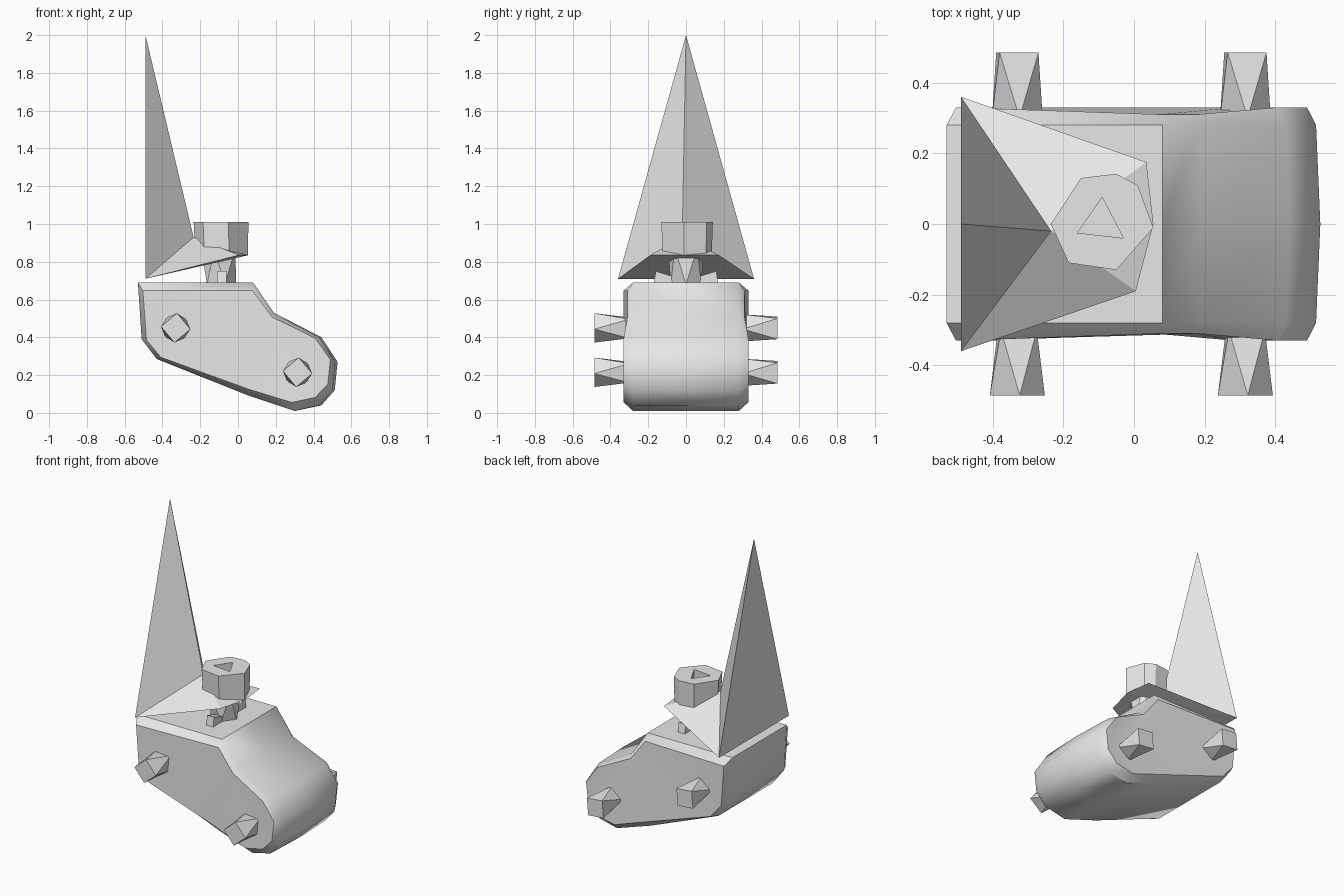
import bpy, bmesh, math
from mathutils import Vector

cube = bpy.data.objects.get("Cube")
if cube:
    bpy.data.objects.remove(cube)

grey = bpy.data.materials.new("plain grey")
grey.use_nodes = True
grey.diffuse_color = (0.8, 0.8, 0.8, 1)
grey.node_tree.nodes["Principled BSDF"].inputs["Base Color"].default_value = (0.8, 0.8, 0.8, 1)


def finish(name, bm, smooth=0):
    bmesh.ops.recalc_face_normals(bm, faces=bm.faces[:])
    mesh = bpy.data.meshes.new(name)
    bm.to_mesh(mesh)
    bm.free()
    mesh.materials.append(grey)
    obj = bpy.data.objects.new(name, mesh)
    bpy.context.collection.objects.link(obj)
    if smooth:
        bpy.ops.object.select_all(action='DESELECT')
        obj.select_set(True)
        bpy.context.view_layer.objects.active = obj
        bpy.ops.object.shade_smooth_by_angle(angle=math.radians(smooth))
    return obj


def hull(name, points, smooth=0):
    """Faceted convex solid around a few points."""
    bm = bmesh.new()
    for p in points:
        bm.verts.new(p)
    bmesh.ops.convex_hull(bm, input=bm.verts[:])
    loose = [v for v in bm.verts if not v.link_faces]
    bmesh.ops.delete(bm, geom=loose, context='VERTS')
    return finish(name, bm, smooth)


def ring(cx, cy, radius, sides, turn):
    angles = [math.radians(turn) + math.tau * i / sides for i in range(sides)]
    return [(cx + radius * math.cos(a), cy + radius * math.sin(a)) for a in angles]


# Body: side profile lofted across, with chamfered and slightly pinched sides
profile = [(-.53, .69), (.08, .69), (.19, .53), (.43, .40), (.515, .27), (.5, .12),
           (.43, .04), (.30, .01), (.06, .09), (-.43, .285), (-.51, .39)]


def body_ring(y, inset):
    pts = []
    for x, z in profile:
        if inset:
            side = .31 + (.02 if abs(x) > .25 else 0)
            pts.append((x * .95, math.copysign(side, y), .36 + (z - .36) * .87))
        else:
            nose = .012 if y == 0 and x > .4 else 0
            pts.append((x + nose, y, z))
    return pts


bm = bmesh.new()
rings = [[bm.verts.new(p) for p in body_ring(y, inset)]
         for y, inset in ((-.32, True), (-.28, False), (0, False), (.28, False), (.32, True))]
count = len(profile)
for a, b in zip(rings, rings[1:]):
    for i in range(count):
        j = (i + 1) % count
        bm.faces.new((a[i], a[j], b[j], b[i]))
bm.faces.new(rings[0])
bm.faces.new(rings[-1])
bmesh.ops.triangulate(bm, faces=[f for f in bm.faces if len(f.verts) > 4])
finish("body", bm, 40)

# Axle pegs: square ends twisted against each other
for place, x, z in (("rear", -.33, .45), ("front", .315, .215)):
    for side, s in (("left", 1), ("right", -1)):
        # the name side follows the model's own left and right
        outer_turn, inner_turn = (40, 85) if s > 0 else (85, 40)
        outer = ring(x, z, .078, 4, outer_turn)
        inner = ring(x, z, .072, 4, inner_turn)
        where = "back" if s > 0 else "front"
        hull(f"{place}_peg_{where}", [(px, s * .485, pz) for px, pz in outer]
             + [(px, s * .30, pz) for px, pz in inner])

# Neck between the body and the canopy
hull("neck", [(px, py, .68) for px, py in ring(-.095, 0, .085, 5, 0)]
     + [(px, py, .87) for px, py in ring(-.095, 0, .1, 5, 36)])
for where, s in (("front", -1), ("back", 1)):
    hull(f"neck_foot_{where}", [(x, s * y, z) for x in (-.11, -.06)
                               for y, z in ((.06, .68), (.06, .72), (.13, .68), (.17, .69), (.16, .75))])

# Canopy and tall sail share the tail corners and the peak
tail = [(-.49, .36, .71), (-.49, -.36, .71)]
peak = (-.235, -.02, .93)
hull("canopy", tail + [peak, (.035, .175, .835), (.055, 0, .835), (.005, -.19, .835)])
hull("sail", tail + [peak, (-.49, 0, 2)])

# Cap: uneven seven-sided drum with a triangular pit
rim = [(-.235, 0), (-.15, .13), (-.05, .142), (.01, .11), (.055, -.01), (-.05, -.13), (-.185, -.11)]
cap = hull("cap", [(x, y, 1.01) for x, y in rim]
           + [(x * .96, y * .96, .835) for x, y in rim], 30)
pit = [(-.16, -.025), (-.09, .075), (-.03, -.04)]
cutter = hull("pit_cutter", [(x, y, z) for x, y in pit for z in (.93, 1.1)])
cutter.hide_render = True
cutter.hide_viewport = True
cut = cap.modifiers.new("pit", 'BOOLEAN')
cut.operation = 'DIFFERENCE'
cut.solver = 'EXACT'
cut.object = cutter
